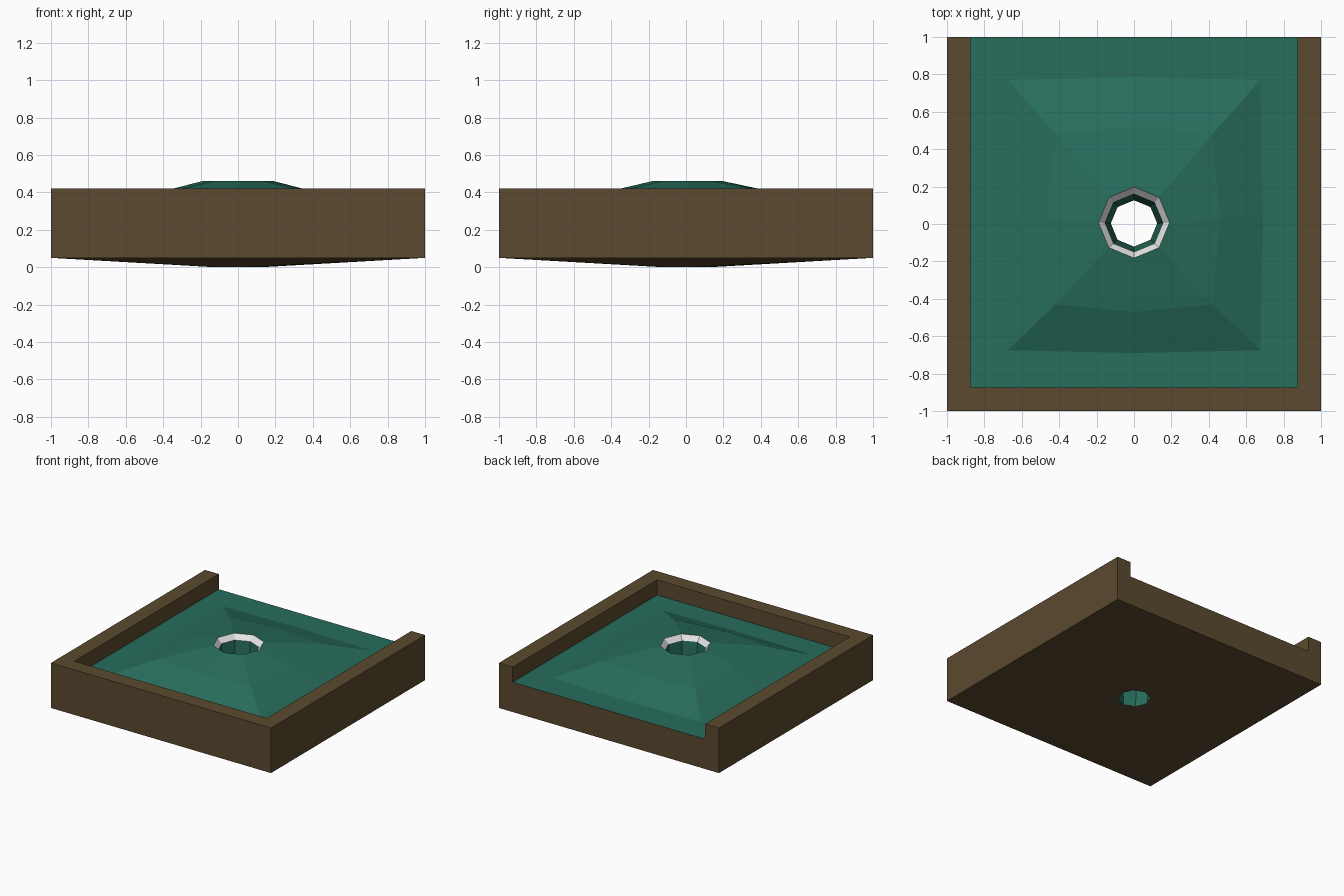
import bpy, bmesh, math

if "Cube" in bpy.data.objects:
    bpy.data.objects.remove(bpy.data.objects["Cube"])


def material(name, rgb):
    m = bpy.data.materials.new(name)
    m.diffuse_color = (*rgb, 1)
    m.use_nodes = True
    m.node_tree.nodes["Principled BSDF"].inputs["Base Color"].default_value = m.diffuse_color
    return m


GREEN = material("grass green", (0.021, 0.155, 0.108))
BROWN = material("earth brown", (0.105, 0.068, 0.028))
WHITE = material("pale grey", (0.8, 0.8, 0.8))

FLOOR, TOP, EDGE, IN = 0.295, 0.42, 0.05, 0.875


def box_ring(x, y0, y1, z, bow=0.0):
    """Eight points round a rectangle: side middles and corners, from +x."""
    c = (y0 + y1) / 2
    return [(x + bow, c, z), (x, y1, z), (0, y1 + bow, z), (-x, y1, z),
            (-x - bow, c, z), (-x, y0, z), (0, y0 - bow, z), (x, y0, z)]


def octagon(r, z, cy=0.0):
    return [(r * math.cos(i * math.pi / 4), cy + r * math.sin(i * math.pi / 4), z)
            for i in range(8)]


def finish(name, bm, mat):
    mesh = bpy.data.meshes.new(name)
    bm.to_mesh(mesh)
    bm.free()
    mesh.materials.append(mat)
    obj = bpy.data.objects.new(name, mesh)
    bpy.context.collection.objects.link(obj)
    return obj


def add_loft(bm, rings):
    """Skin neighbouring eight-point rings, ordered outer/top to inner."""
    rows = [[bm.verts.new(p) for p in ring] for ring in rings]
    for a, b in zip(rows, rows[1:]):
        for i in range(8):
            j = (i + 1) % 8
            bm.faces.new((a[i], a[j], b[j], b[i]))


def loft(name, rings, mat):
    bm = bmesh.new()
    add_loft(bm, rings)
    return finish(name, bm, mat)


# Floor rising to the low square mound
rim = octagon(0.19, 0.46, 0.008)
lip = octagon(0.155, 0.42, 0.005)
hole = octagon(0.124, 0.0, 0.003)
loft("floor_and_mound", [
    box_ring(IN, -IN, 1, FLOOR),
    box_ring(0.675, -0.675, 0.77, FLOOR, 0.015),
    box_ring(0.42, -0.43, 0.48, 0.392, 0.04),
    rim], GREEN)

# Funnel-shaped rim of the hole, and the tapered shaft below it
loft("hole_rim", [rim, lip], WHITE)
loft("shaft", [lip, hole], GREEN)

# Outer body: U-shaped walls open at the back, shallow sloping underside
bm = bmesh.new()
for face in (
    [(-1, -1, EDGE), (1, -1, EDGE), (1, -1, TOP), (-1, -1, TOP)],
    [(1, -1, EDGE), (1, 1, EDGE), (1, 1, TOP), (1, -1, TOP)],
    [(-1, 1, EDGE), (-1, -1, EDGE), (-1, -1, TOP), (-1, 1, TOP)],
    [(1, 1, EDGE), (-1, 1, EDGE), (-1, 1, TOP), (-IN, 1, TOP),
     (-IN, 1, FLOOR), (IN, 1, FLOOR), (IN, 1, TOP), (1, 1, TOP)],
    [(-1, -1, TOP), (1, -1, TOP), (1, 1, TOP), (IN, 1, TOP),
     (IN, -IN, TOP), (-IN, -IN, TOP), (-IN, 1, TOP), (-1, 1, TOP)],
    [(-IN, -IN, FLOOR), (-IN, -IN, TOP), (IN, -IN, TOP), (IN, -IN, FLOOR)],
    [(-IN, -IN, FLOOR), (-IN, 1, FLOOR), (-IN, 1, TOP), (-IN, -IN, TOP)],
    [(IN, -IN, FLOOR), (IN, -IN, TOP), (IN, 1, TOP), (IN, 1, FLOOR)],
):
    bm.faces.new([bm.verts.new(p) for p in face])
add_loft(bm, [hole, box_ring(1, -1, 1, EDGE)])
bmesh.ops.remove_doubles(bm, verts=bm.verts, dist=0.0005)
finish("outer_body", bm, BROWN)

# Make the open skins face outward (floor up, shaft inward, underside down)
for name, want in (("floor_and_mound", 1), ("hole_rim", 1), ("shaft", 1)):
    mesh = bpy.data.objects[name].data
    if sum(p.normal.z * p.area for p in mesh.polygons) * want < 0:
        mesh.flip_normals()
bm = bmesh.new()
body = bpy.data.objects["outer_body"].data
bm.from_mesh(body)
bm.normal_update()
under = [f for f in bm.faces
         if f.calc_center_median().z < EDGE and f.normal.z > 0]
if under:
    bmesh.ops.reverse_faces(bm, faces=under)
bm.to_mesh(body)
bm.free()
